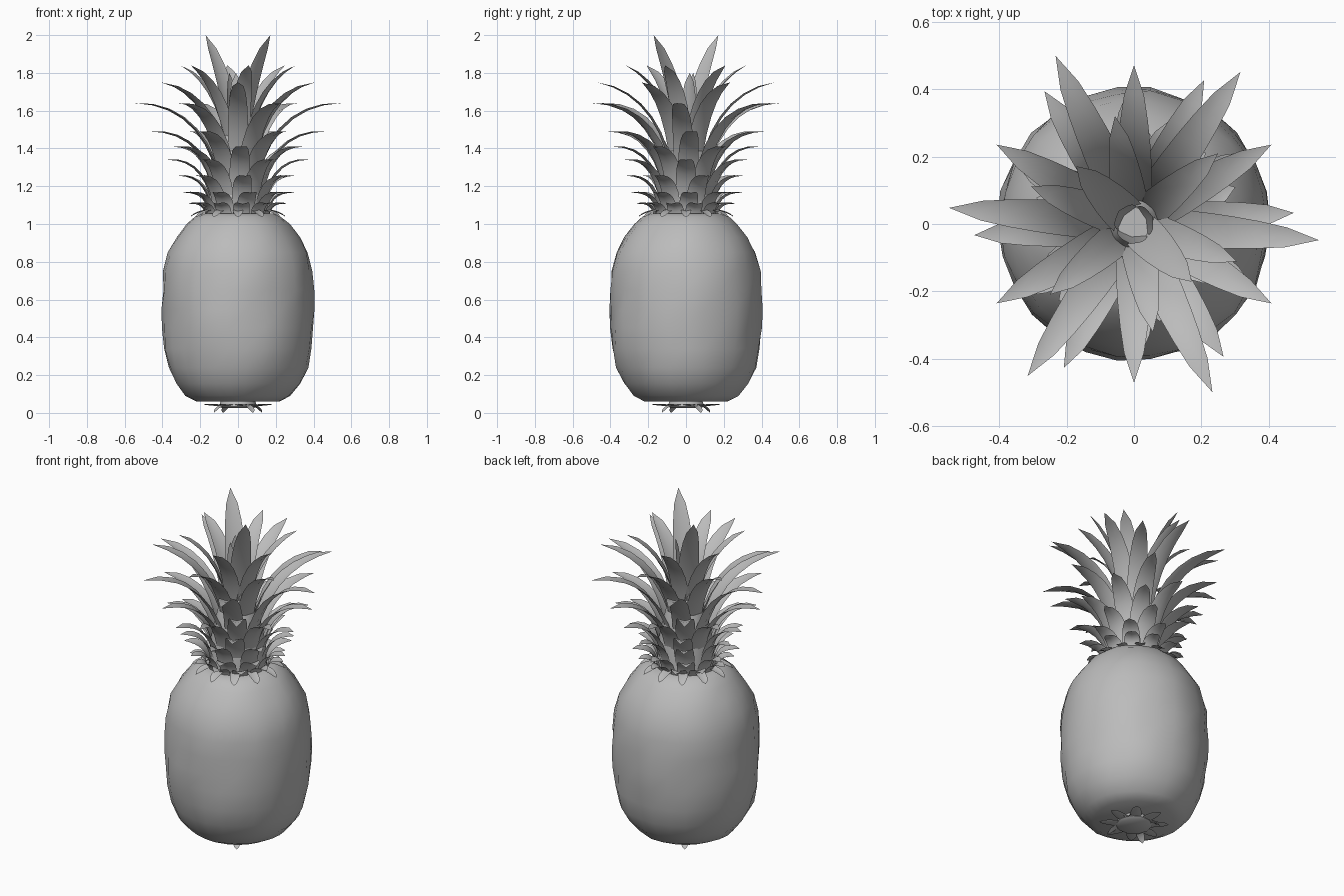
import bpy, math, random
from mathutils import Vector

random.seed(4)
cube = bpy.data.objects.get("Cube")
if cube:
    bpy.data.objects.remove(cube)

grey = bpy.data.materials.new("plain grey")
grey.use_nodes = True
colour = (0.5, 0.5, 0.5, 1)
grey.diffuse_color = colour
grey.node_tree.nodes["Principled BSDF"].inputs["Base Color"].default_value = colour


def make_object(name, verts, faces, angle):
    mesh = bpy.data.meshes.new(name)
    mesh.from_pydata(verts, [], faces)
    mesh.materials.append(grey)
    obj = bpy.data.objects.new(name, mesh)
    bpy.context.collection.objects.link(obj)
    bpy.ops.object.select_all(action="DESELECT")
    obj.select_set(True)
    bpy.context.view_layer.objects.active = obj
    bpy.ops.object.shade_smooth_by_angle(angle=math.radians(angle))
    return obj


def lathe(name, profile, sides, jitter=0):
    """Closed turned solid from (radius, height) rings, bottom to top."""
    verts, faces = [], []
    last = len(profile) - 1
    for k, (r, z) in enumerate(profile):
        wobble = jitter if 0 < k < last else 0
        for s in range(sides):
            a = math.tau * s / sides
            rr = r + random.uniform(-wobble, wobble)
            verts.append((rr * math.cos(a), rr * math.sin(a), z))
    for k in range(last):
        for s in range(sides):
            n = (s + 1) % sides
            a, b = k * sides, (k + 1) * sides
            faces.append((a + s, a + n, b + n, b + s))
    faces.append(tuple(reversed(range(sides))))
    faces.append(tuple(last * sides + s for s in range(sides)))
    return make_object(name, verts, faces, 40)


def add_leaf(verts, faces, azimuth, base, ctrl, tip, width, steps=7, fold=0.25):
    """Tapered, gutter-shaped blade along a curve in the (radius, height) plane."""
    start = len(verts)
    p, q, e = Vector(base), Vector(ctrl), Vector(tip)
    ca, sa = math.cos(azimuth), math.sin(azimuth)
    for i in range(steps):
        t = i / steps
        c = p * (1 - t) ** 2 + q * 2 * t * (1 - t) + e * t * t
        d = ((q - p) * (1 - t) + (e - q) * t).normalized()
        half = width / 2 * (1 - t) ** 0.6 * (0.85 + 0.85 * t)
        for side in (-1, 0, 1):
            lift = fold * half * abs(side)
            r, z = c.x - d.y * lift, c.y + d.x * lift
            w = side * half
            verts.append((r * ca - w * sa, r * sa + w * ca, z))
    verts.append((e.x * ca, e.x * sa, e.y))
    end = len(verts) - 1
    for i in range(steps - 1):
        for j in (0, 1):
            a = start + i * 3 + j
            faces.append((a, a + 1, a + 4, a + 3))
    for j in (0, 1):
        faces.append((end - 3 + j, end - 2 + j, end))


def leaf_tier(name, count, phase, base, tip, width, bend, rise):
    """Ring of leaves; bend and rise place the middle of the curve."""
    verts, faces = [], []
    ctrl = (base[0] + bend * (tip[0] - base[0]), base[1] + rise * (tip[1] - base[1]))
    for k in range(count):
        add_leaf(verts, faces, math.radians(phase) + math.tau * k / count,
                 base, ctrl, tip, width)
    return make_object(name, verts, faces, 35)


# Fruit body
lathe("fruit_body", [(0.22, 0.06), (0.275, 0.09), (0.33, 0.155), (0.37, 0.24),
                     (0.392, 0.34), (0.4, 0.45), (0.403, 0.55), (0.4, 0.65),
                     (0.393, 0.75), (0.368, 0.85), (0.325, 0.93), (0.27, 1.0),
                     (0.225, 1.04), (0.19, 1.055)], 26, 0.006)

# Crown core hidden among the leaves
lathe("crown_core", [(0.16, 1.04), (0.15, 1.2), (0.11, 1.38), (0.05, 1.52)], 12)

# Crown leaves: count, phase, base, tip, width, bend, rise
tiers = [
    (2, -45, (0.03, 1.42), (0.242, 2.0), 0.13, 0.25, 0.55),
    (6, 40, (0.05, 1.36), (0.325, 1.84), 0.115, 0.2, 0.75),
    (6, 30, (0.08, 1.28), (0.47, 1.75), 0.12, 0.2, 0.85),
    (6, 55, (0.1, 1.22), (0.55, 1.64), 0.12, 0.22, 0.97),
    (6, 4, (0.12, 1.17), (0.475, 1.49), 0.12, 0.2, 1.0),
    (6, 33, (0.135, 1.13), (0.39, 1.41), 0.12, 0.15, 0.98),
    (6, 0, (0.14, 1.1), (0.375, 1.34), 0.12, 0.18, 1.0),
    (7, 20, (0.15, 1.08), (0.32, 1.255), 0.115, 0.15, 1.0),
    (9, 5, (0.16, 1.05), (0.3, 1.165), 0.11, 0.12, 1.05),
    (11, 14, (0.17, 1.04), (0.265, 1.105), 0.1, 0.15, 1.2),
    (12, 0, (0.165, 1.07), (0.255, 1.035), 0.06, 0.6, 0.2),
]
for n, tier in enumerate(tiers):
    leaf_tier("crown_leaves_%d" % (n + 1), *tier)

# Short upright leaves closing the heart of the crown
leaf_tier("heart_leaves", 3, 20, (0.03, 1.45), (0.06, 1.8), 0.1, 0.8, 0.5)

# Cut stem and its small bracts underneath
lathe("stem_stub", [(0.085, 0.025), (0.1, 0.035), (0.09, 0.07)], 10)
leaf_tier("stem_bracts", 8, 10, (0.07, 0.035), (0.19, 0.045), 0.07, 0.5, 0.0)
leaf_tier("lower_bracts", 4, 32, (0.08, 0.04), (0.15, 0.0), 0.05, 0.6, 0.2)
